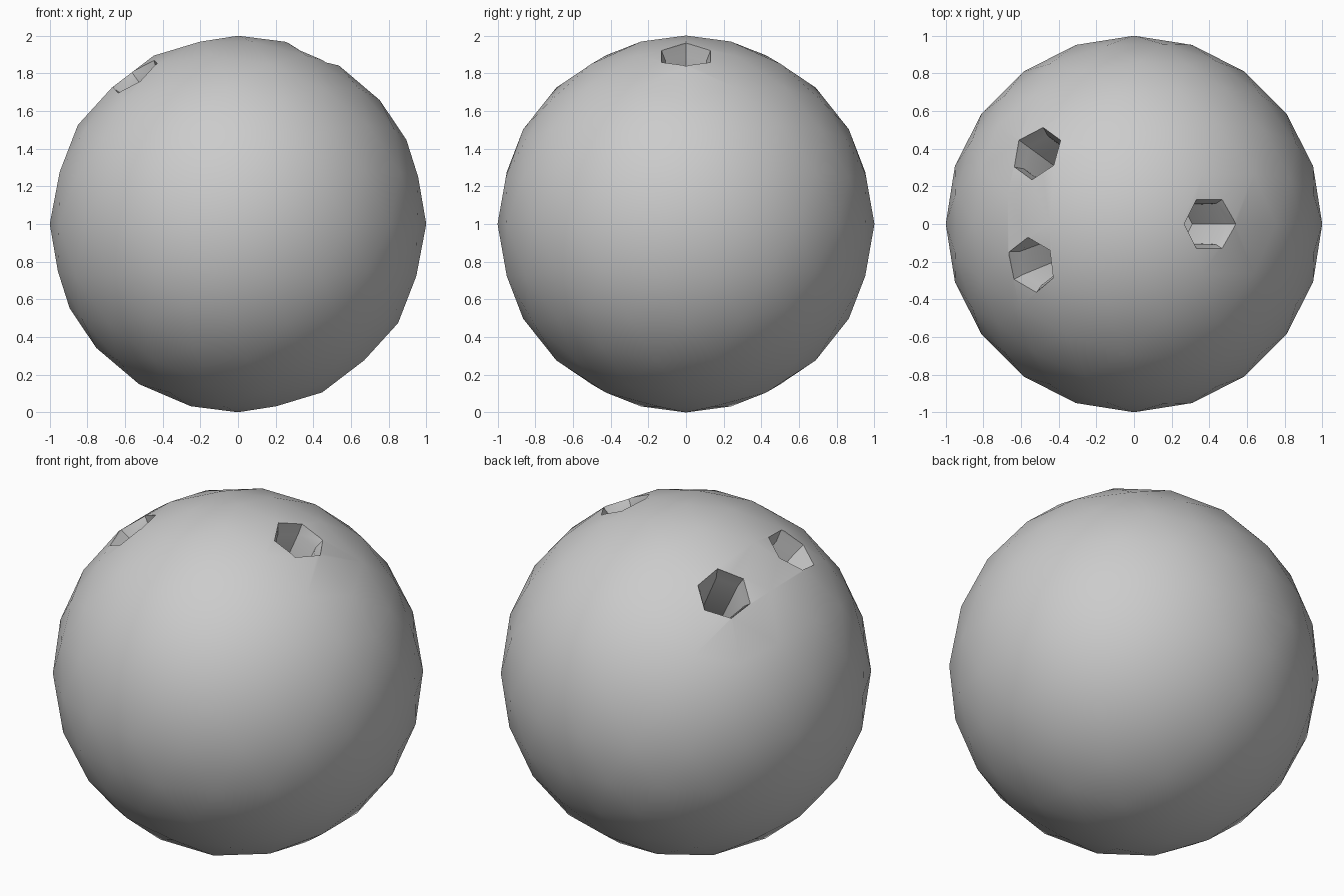
import bpy, bmesh, math
from mathutils import Vector

default = bpy.data.objects.get("Cube")
if default:
    bpy.data.objects.remove(default, do_unlink=True)

# Single grey material
grey = bpy.data.materials.new("ball_grey")
grey.use_nodes = True
colour = (0.6, 0.6, 0.6, 1)
grey.diffuse_color = colour
grey.node_tree.nodes["Principled BSDF"].inputs["Base Color"].default_value = colour

# Ball body
bpy.ops.mesh.primitive_ico_sphere_add(subdivisions=3, radius=1, location=(0, 0, 1))
ball = bpy.context.object
ball.name = "ball"
ball.data.materials.append(grey)

SIDES = 6
# Distance from the ball centre and radius: a flared mouth, then a nearly straight shaft
PROFILE = [(1.1, 0.15), (0.975, 0.15), (0.92, 0.125), (0.5, 0.115)]


def hole_cutter(name, x, y, twist):
    """Six-sided finger hole cutter aimed at the ball centre."""
    normal = Vector((x, y, math.sqrt(1 - x * x - y * y)))
    side = Vector((-y, x, 0)).normalized()
    outward = side.cross(normal)
    bm = bmesh.new()
    rings = []
    for height, radius in PROFILE:
        ring = []
        for i in range(SIDES):
            a = math.tau * i / SIDES + math.radians(twist)
            offset = outward * math.cos(a) + side * math.sin(a)
            ring.append(bm.verts.new(normal * height + offset * radius))
        rings.append(ring)
    for upper, lower in zip(rings, rings[1:]):
        for i in range(SIDES):
            j = (i + 1) % SIDES
            bm.faces.new((upper[i], upper[j], lower[j], lower[i]))
    bm.faces.new(rings[0])
    bm.faces.new(rings[-1])
    bmesh.ops.recalc_face_normals(bm, faces=bm.faces)
    mesh = bpy.data.meshes.new(name)
    bm.to_mesh(mesh)
    bm.free()
    mesh.materials.append(grey)
    cutter = bpy.data.objects.new(name, mesh)
    cutter.location = (0, 0, 1)
    bpy.context.collection.objects.link(cutter)
    cutter.hide_render = True
    return cutter


# Thumb hole and two finger holes
cutters = [
    hole_cutter("thumb_hole_cutter", 0.41, 0, 0),
    hole_cutter("back_finger_hole_cutter", -0.525, 0.383, 0),
    hole_cutter("front_finger_hole_cutter", -0.555, -0.222, 14),
]
bpy.context.view_layer.objects.active = ball
for cutter in cutters:
    cut = ball.modifiers.new(cutter.name, "BOOLEAN")
    cut.operation = "DIFFERENCE"
    cut.solver = "EXACT"
    cut.object = cutter
    bpy.ops.object.modifier_apply(modifier=cut.name)
for cutter in cutters:
    bpy.data.objects.remove(cutter, do_unlink=True)

# Smooth ball with crisp hole edges
bpy.ops.object.select_all(action="DESELECT")
ball.select_set(True)
bpy.ops.object.shade_smooth_by_angle(angle=math.radians(30))
